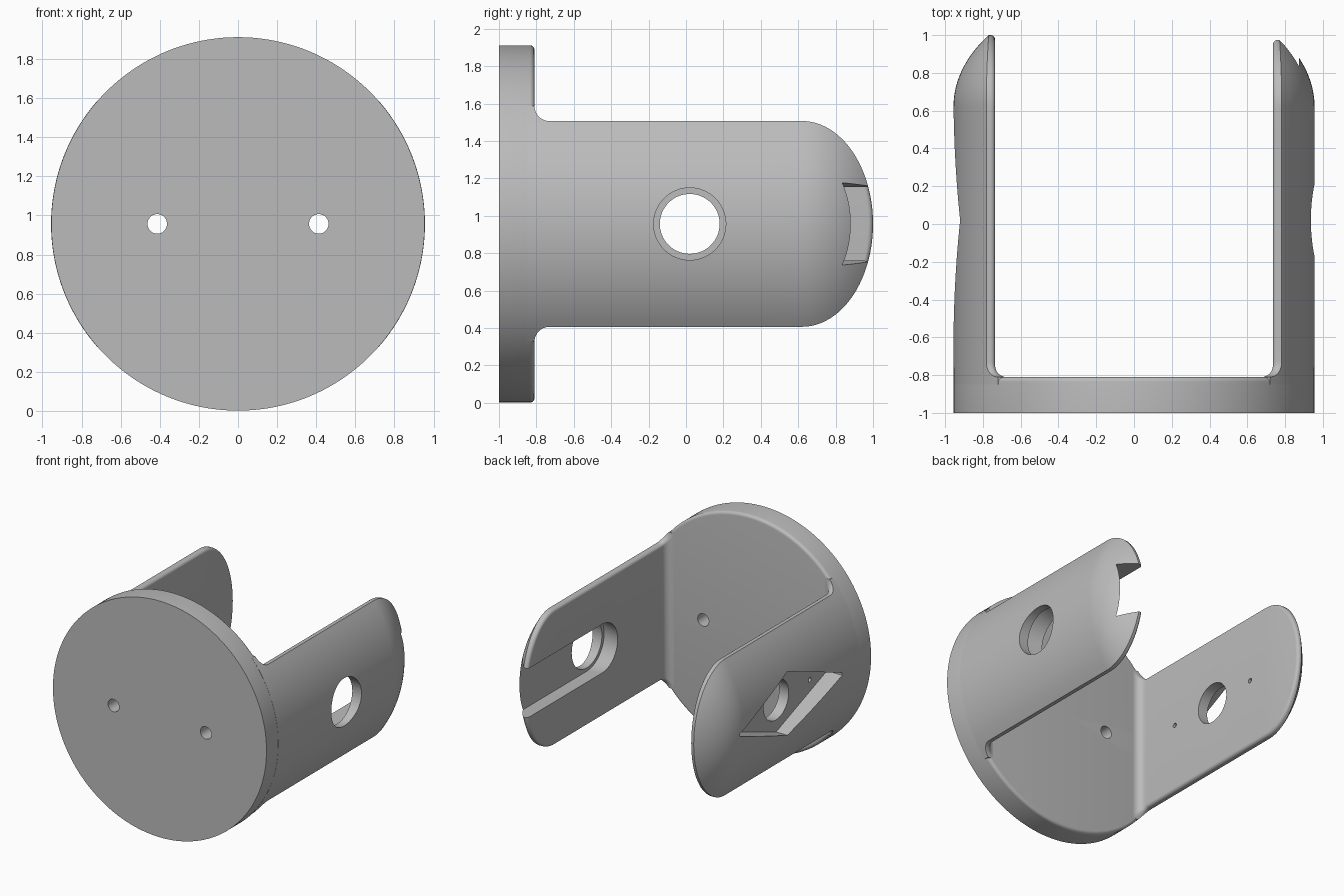
import bpy, bmesh
from math import sin, cos, asin, sqrt, pi, radians

if "Cube" in bpy.data.objects:
    bpy.data.objects.remove(bpy.data.objects["Cube"], do_unlink=True)

R = 0.955          # outer radius
CZ = 0.957         # height of the axis
INNER = 0.735      # inner face of the arms
HALF = 0.55        # half height of the arms
FLOOR = -0.81      # inner face of the base disc
BEND = 0.62        # where the rounded arm ends begin
TIP = 1 - BEND
EDGE = 0.025       # rim rounding
HOLE_Y = 0.02

grey = bpy.data.materials.new("plain grey")
grey.use_nodes = True
colour = (0.5, 0.5, 0.5, 1)
grey.diffuse_color = colour
grey.node_tree.nodes["Principled BSDF"].inputs["Base Color"].default_value = colour


def add_object(name, bm):
    bmesh.ops.recalc_face_normals(bm, faces=bm.faces)
    mesh = bpy.data.meshes.new(name)
    bm.to_mesh(mesh)
    bm.free()
    mesh.materials.append(grey)
    obj = bpy.data.objects.new(name, mesh)
    bpy.context.collection.objects.link(obj)
    return obj


def activate(obj):
    bpy.ops.object.select_all(action='DESELECT')
    obj.select_set(True)
    bpy.context.view_layer.objects.active = obj


def cut(obj, points):
    """Subtract the convex hull of the points."""
    bm = bmesh.new()
    for p in points:
        bm.verts.new(p)
    bmesh.ops.convex_hull(bm, input=bm.verts)
    bmesh.ops.dissolve_limit(bm, angle_limit=0.001, verts=bm.verts, edges=bm.edges)
    cutter = add_object("cutter", bm)
    cutter.hide_render = True
    activate(obj)
    mod = obj.modifiers.new("cut", 'BOOLEAN')
    mod.operation = 'DIFFERENCE'
    mod.solver = 'EXACT'
    mod.object = cutter
    bpy.ops.object.modifier_apply(modifier=mod.name)
    bpy.data.objects.remove(cutter, do_unlink=True)


def ring_x(x, y, r, n=64):
    return [(x, y + r * cos(2 * pi * i / n), CZ + r * sin(2 * pi * i / n)) for i in range(n)]


def ring_y(x, y, r, n=40):
    return [(x + r * cos(2 * pi * i / n), y, CZ + r * sin(2 * pi * i / n)) for i in range(n)]


def flare(y, size):
    """Fillet growth close to the base disc."""
    u = min(max((FLOOR + size - y) / size, 0), 1)
    return size * (1 - sqrt(1 - u * u))


def half_height(y, inset):
    if y <= BEND:
        return HALF - inset + flare(y, 0.08)
    t = min((y - BEND) / (TIP - inset), 1)
    return max((HALF - inset) * sqrt(1 - t * t), 0.001)


def section(y, steps=6, arc=32):
    """Closed x, z outline of an arm at depth y."""
    radius = R + 0.001
    if y > BEND:
        radius *= sqrt(1 - ((y - BEND) / 0.64) ** 2)
    inner = INNER - flare(y, 0.06)
    start = asin(1 - (1 - y) / EDGE) if 1 - y < EDGE else 0
    rim = []
    for k in range(steps + 1):
        a = start + (pi / 2 - start) * k / steps
        rim.append((inner + EDGE * (1 - cos(a)), half_height(y, EDGE * (1 - sin(a)))))
    top = asin(half_height(y, 0) / radius)
    angles = [top * (1 - 2 * i / arc) for i in range(arc + 1)]
    outer = [(radius * cos(a), radius * sin(a)) for a in angles]
    return rim + outer + [(x, -z) for x, z in reversed(rim)]


def make_arm(name, side):
    stations = [-0.85] + [FLOOR + 0.08 * (1 - cos(pi / 2 * i / 10)) for i in range(11)]
    low = stations[-1]
    stations += [low + (BEND - low) * i / 10 for i in range(1, 11)]
    stations += [BEND + TIP * sin(radians(89) * i / 36) for i in range(1, 37)]
    bm = bmesh.new()
    rings = [[bm.verts.new((side * x, y, CZ + z)) for x, z in section(y)] for y in stations]
    n = len(rings[0])
    for a, b in zip(rings, rings[1:]):
        for i in range(n):
            j = (i + 1) % n
            bm.faces.new((a[i], a[j], b[j], b[i]))
    bm.faces.new(rings[0])
    bm.faces.new(rings[-1])
    return add_object(name, bm)


# Base disc with a rounded inner rim
bm = bmesh.new()
profile = [(0, -1), (R, -1)]
profile += [(R - EDGE * (1 - cos(a)), FLOOR - EDGE * (1 - sin(a)))
            for a in [pi / 2 * i / 6 for i in range(7)]]
profile.append((0, FLOOR))
verts = [bm.verts.new((r, y, CZ)) for r, y in profile]
edges = [bm.edges.new(pair) for pair in zip(verts, verts[1:])]
bmesh.ops.spin(bm, geom=verts + edges, cent=(0, 0, CZ), axis=(0, 1, 0),
               angle=2 * pi, steps=160)
bmesh.ops.remove_doubles(bm, verts=bm.verts, dist=0.0001)
base = add_object("base_disc", bm)

# Screw holes in the base
for x in (-0.413, 0.413):
    cut(base, ring_y(x, -1.1, 0.05) + ring_y(x, -0.7, 0.05))

# Left arm: round hole and a dovetail slot open at the tip
left = make_arm("left_arm", 1)
slot = ring_x(0.6, HOLE_Y, 0.174) + ring_x(0.873, HOLE_Y, 0.22)
cut(left, slot + [(x, y + 1.3, z) for x, y, z in slot])
cut(left, ring_x(0.8, HOLE_Y, 0.193) + ring_x(1.1, HOLE_Y, 0.193))

# Right arm: diamond recess, round hole and two small screw holes
right = make_arm("right_arm", -1)
diamond = [(0, 0.258), (0, -0.258)]
diamond += [(s * 0.65, t * 0.012) for s in (-1, 1) for t in (-1, 1)]
cut(right, [(x, HOLE_Y + y, CZ + z) for x in (-0.82, -1.1) for y, z in diamond])
for offset, r in ((0, 0.16), (0.43, 0.018), (-0.43, 0.018)):
    cut(right, ring_x(-0.6, HOLE_Y + offset, r) + ring_x(-1.1, HOLE_Y + offset, r))

# Smooth surfaces with crisp cut edges
for obj in (base, left, right):
    activate(obj)
    bpy.ops.object.shade_smooth_by_angle(angle=radians(30))
